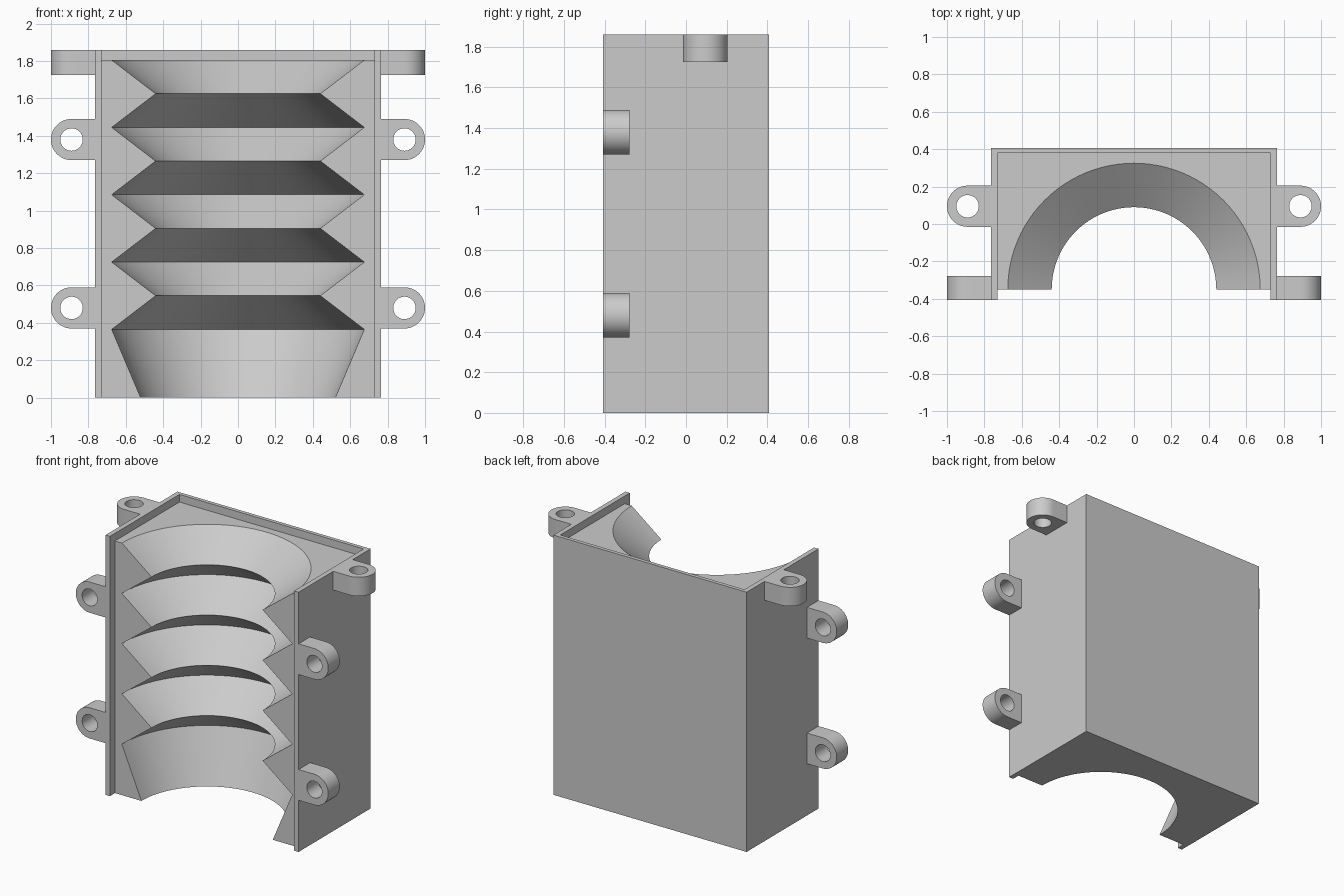
import bpy, bmesh, math
from mathutils import Matrix

cube = bpy.data.objects.get("Cube")
if cube:
    bpy.data.objects.remove(cube)

grey = bpy.data.materials.new("light_grey")
grey.use_nodes = True
colour = (0.6, 0.6, 0.6, 1)
grey.diffuse_color = colour
grey.node_tree.nodes["Principled BSDF"].inputs["Base Color"].default_value = colour

HALF_W, HALF_D, H = 0.765, 0.407, 1.86
FACE_Y, FLOOR_Z, LIP_X, LIP_Y = -0.35, 1.805, 0.73, 0.38


def finish(name, bm):
    bmesh.ops.recalc_face_normals(bm, faces=bm.faces)
    mesh = bpy.data.meshes.new(name)
    bm.to_mesh(mesh)
    bm.free()
    mesh.materials.append(grey)
    ob = bpy.data.objects.new(name, mesh)
    bpy.context.collection.objects.link(ob)
    return ob


def extrude_x(name, outline, half):
    """Prism with a (y, z) outline, spanning -half to half in x."""
    bm = bmesh.new()
    face = bm.faces.new([bm.verts.new((-half, y, z)) for y, z in outline])
    moved = bmesh.ops.extrude_face_region(bm, geom=[face])["geom"]
    verts = [v for v in moved if isinstance(v, bmesh.types.BMVert)]
    bmesh.ops.translate(bm, verts=verts, vec=(2 * half, 0, 0))
    return finish(name, bm)


def revolve(name, profile, steps=96):
    """Capped solid of revolution about the vertical line at FACE_Y."""
    bm = bmesh.new()
    rings = []
    for r, z in profile:
        angles = [2 * math.pi * i / steps for i in range(steps)]
        rings.append([bm.verts.new((r * math.cos(a), FACE_Y + r * math.sin(a), z)) for a in angles])
    for lo, hi in zip(rings, rings[1:]):
        for i in range(steps):
            j = (i + 1) % steps
            bm.faces.new((lo[i], lo[j], hi[j], hi[i]))
    bm.faces.new(rings[0])
    bm.faces.new(rings[-1])
    return finish(name, bm)


def smooth(ob):
    bpy.ops.object.select_all(action="DESELECT")
    ob.select_set(True)
    bpy.context.view_layer.objects.active = ob
    bpy.ops.object.shade_smooth_by_angle(angle=math.radians(25))


def cut(ob, cutter):
    mod = ob.modifiers.new("cut", "BOOLEAN")
    mod.operation, mod.solver, mod.object = "DIFFERENCE", "EXACT", cutter
    bpy.context.view_layer.objects.active = ob
    bpy.ops.object.modifier_apply(modifier=mod.name)
    bpy.data.objects.remove(cutter)


# Housing block, recessed behind thin lips at the front and top
body = extrude_x("housing", [(-HALF_D, 0), (HALF_D, 0), (HALF_D, H), (-HALF_D, H)], HALF_W)
recess = [(-1, -0.2), (FACE_Y, -0.2), (FACE_Y, FLOOR_Z), (LIP_Y, FLOOR_Z), (LIP_Y, 2.1), (-1, 2.1)]
cut(body, extrude_x("recess_cutter", recess, LIP_X))

# Bellows-shaped cavity: alternating wide and narrow rings
WIDE, NARROW, PITCH = 0.675, 0.44, 0.18
profile = [(0.478, -0.1), (WIDE, 0.365)]
for i in range(1, 9):
    profile.append((NARROW if i % 2 else WIDE, 0.365 + i * PITCH))
profile.append((WIDE, 2.1))
cut(body, revolve("bellows_cutter", profile))
smooth(body)


def lug(name, matrix, depth, steps=48):
    """Round-ended tab with a hole; its flat end faces local -x."""
    outer_r, hole_r, reach = 0.11, 0.06, 0.13
    bm = bmesh.new()
    columns = []
    for i in range(steps):
        a = 2 * math.pi * i / steps
        c, s = math.cos(a), math.sin(a)
        ox, oy = outer_r * c, outer_r * s
        if c < -1e-6:
            k = 1 / max(abs(c), abs(s))
            ox, oy = reach * c * k, outer_r * s * k
        hx, hy = hole_r * c, hole_r * s
        section = [(hx, hy, 0), (ox, oy, 0), (ox, oy, depth), (hx, hy, depth)]
        columns.append([bm.verts.new(p) for p in section])
    for i in range(steps):
        a, b = columns[i], columns[(i + 1) % steps]
        for k in range(4):
            m = (k + 1) % 4
            bm.faces.new((a[k], a[m], b[m], b[k]))
    bm.transform(matrix)
    smooth(finish(name, bm))


# Mounting lugs, mirrored to both sides
LUG_X = 0.89
for side, sign in (("left", 1), ("right", -1)):
    mirror = Matrix.Diagonal((sign, 1, 1, 1))
    upright = Matrix.Rotation(math.pi / 2, 4, "X")
    for level, z in (("lower", 0.48), ("upper", 1.38)):
        place = Matrix.Translation((LUG_X, -0.277, z))
        lug(f"{side}_{level}_front_lug", mirror @ place @ upright, 0.13)
    lug(f"{side}_top_lug", mirror @ Matrix.Translation((LUG_X, 0.095, 1.725)), 0.135)
